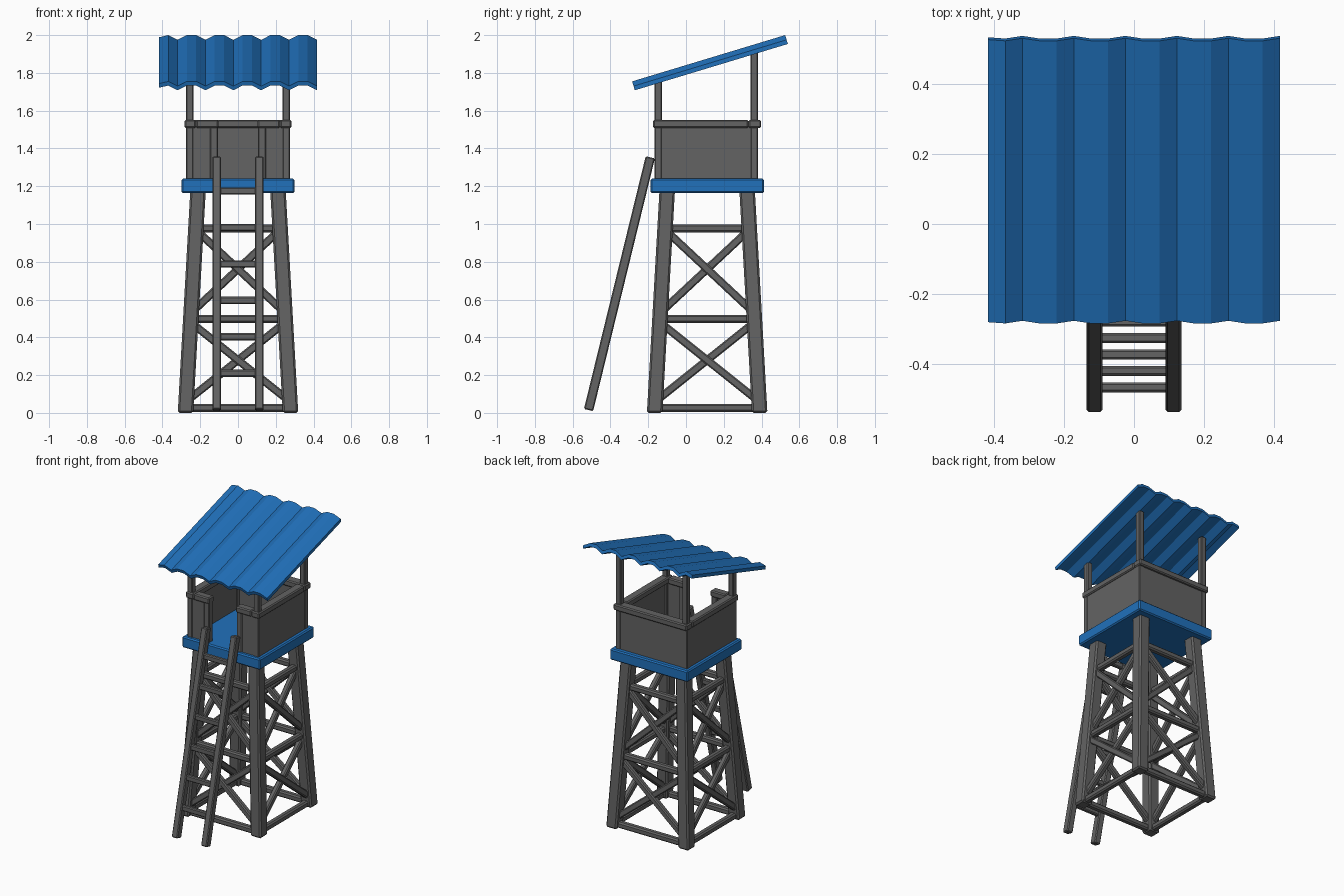
import bpy, bmesh, math
from mathutils import Vector, Matrix

if "Cube" in bpy.data.objects:
    bpy.data.objects.remove(bpy.data.objects["Cube"])

CY = 0.112  # tower centre in y


def material(name, rgb):
    m = bpy.data.materials.new(name)
    m.diffuse_color = (*rgb, 1)
    m.use_nodes = True
    m.node_tree.nodes["Principled BSDF"].inputs["Base Color"].default_value = m.diffuse_color
    return m


GREY = material("dark_grey", (0.125, 0.125, 0.125))
BLUE = material("roof_blue", (0.015, 0.165, 0.5))


def finish(name, bm, mat, bevel=0.0):
    bmesh.ops.recalc_face_normals(bm, faces=bm.faces)
    if bevel:
        bmesh.ops.bevel(bm, geom=bm.edges[:], offset=bevel, segments=1,
                        affect='EDGES', profile=0.5)
    me = bpy.data.meshes.new(name)
    bm.to_mesh(me)
    bm.free()
    me.materials.append(mat)
    ob = bpy.data.objects.new(name, me)
    bpy.context.collection.objects.link(ob)
    return ob


def box(name, lo, hi, mat=GREY, bevel=0.005):
    bm = bmesh.new()
    lo, hi = Vector(lo), Vector(hi)
    bmesh.ops.create_cube(bm, size=1, matrix=Matrix.Translation((lo + hi) / 2)
                          @ Matrix.Diagonal((*(hi - lo), 1)))
    return finish(name, bm, mat, bevel)


def beam(name, a, b, side, w, d, bevel=0.007):
    """Square-ended bar from a to b; w is its width along 'side'."""
    a, b = Vector(a), Vector(b)
    z = (b - a).normalized()
    x = Vector(side)
    x = (x - z * x.dot(z)).normalized()
    rot = Matrix((x, z.cross(x), z)).transposed().to_4x4()
    bm = bmesh.new()
    bmesh.ops.create_cube(bm, size=1, matrix=Matrix.Translation((a + b) / 2) @ rot
                          @ Matrix.Diagonal((w, d, (b - a).length, 1)))
    return finish(name, bm, GREY, bevel)


def half(z):
    """Distance of a leg's centre line from the tower axis at height z."""
    return 0.278 - 0.066 * z / 1.17


# Leaning legs with level ends
for sx in (-1, 1):
    for sy in (-1, 1):
        bm = bmesh.new()
        bmesh.ops.create_cube(bm, size=1)
        for v in bm.verts:
            z = 1.18 if v.co.z > 0 else 0.0
            v.co = (sx * half(z) + v.co.x * 0.082,
                    CY + sy * half(z) + v.co.y * 0.082, z)
        finish("leg", bm, GREY, 0.01)

# Level beams and cross braces on the four sides
for k in range(4):
    turn = Matrix.Rotation(k * math.pi / 2, 3, 'Z')

    def place(u, z, inset=0.0):
        return turn @ Vector((u, -half(z) + inset, z)) + Vector((0, CY, 0))

    normal = turn @ Vector((0, 1, 0))
    for z in (0.026, 0.498, 0.977):
        beam("level_beam", place(-half(z), z), place(half(z), z), normal, 0.042, 0.042, 0.009)
    for z0, z1 in ((0.06, 0.48), (0.53, 0.97)):
        for s in (-1, 1):
            beam("cross_brace", place(-s * half(z0), z0, s * 0.004),
                 place(s * half(z1), z1, s * 0.004), normal, 0.036, 0.042)

# Platform
box("platform", (-0.3, CY - 0.3, 1.163), (0.3, CY + 0.3, 1.24), BLUE, 0.008)

# Cabin posts, walls and rails
for s in (-1, 1):
    def sbox(name, x0, x1, y0, y1, z0, z1, bevel=0.005):
        a, b = sorted((s * x0, s * x1))
        box(name, (a, y0, z0), (b, y1, z1), GREY, bevel)

    sbox("front_post", 0.236, 0.275, -0.166, -0.127, 1.23, 1.76)
    sbox("back_post", 0.236, 0.275, 0.341, 0.382, 1.23, 1.912)
    sbox("door_post", 0.105, 0.147, -0.168, -0.127, 1.23, 1.52)
    sbox("side_wall", 0.25, 0.273, -0.155, 0.355, 1.23, 1.52, 0)
    sbox("front_wall", 0.13, 0.26, -0.163, -0.14, 1.23, 1.52, 0)
    sbox("side_rail", 0.222, 0.283, -0.174, 0.33, 1.508, 1.551, 0.007)
    sbox("front_rail", 0.103, 0.222, -0.174, -0.117, 1.508, 1.551, 0.007)
box("back_wall", (-0.26, 0.356, 1.23), (0.26, 0.379, 1.52), GREY, 0)
box("back_rail", (-0.283, 0.332, 1.508), (0.283, 0.398, 1.551), GREY, 0.007)

# Ladder
foot, top = Vector((0, -0.516, 0.015)), Vector((0, -0.189, 1.353))
for s in (-1, 1):
    off = Vector((s * 0.113, 0, 0))
    beam("ladder_rail", foot + off, top + off, (1, 0, 0), 0.045, 0.05, 0.006)
for i in range(6):
    z = 0.21 + i * 0.193
    p = foot.lerp(top, (z - foot.z) / (top.z - foot.z))
    beam("ladder_rung", p - Vector((0.1, 0, 0)), p + Vector((0.1, 0, 0)),
         (0, 1, 0), 0.028, 0.038, 0.006)

# Corrugated roof: wave profile swept along the slope
H, T, P = 0.026, 0.023, 0.1476
profile = [(-0.418, -0.012), (-0.369, 0.0), (-0.32, -H)]
for i in range(5):
    x = -0.32 + i * P
    profile += [(x + P / 3, 0.0), (x + 2 * P / 3, 0.0), (x + P, -H)]
low, high = Vector((0, -0.285, 1.755)), Vector((0, 0.525, 2.0))
up = (high - low).normalized().cross(Vector((-1, 0, 0)))
up = up if up.z > 0 else -up
bm = bmesh.new()
rows = []
for x, h in profile:
    rows.append([bm.verts.new(e + up * (h - t) + Vector((x, 0, 0)))
                 for e, t in ((low, 0), (high, 0), (high, T), (low, T))])
for a, b in zip(rows, rows[1:]):
    for j in range(4):
        k = (j + 1) % 4
        bm.faces.new((a[j], a[k], b[k], b[j]))
bm.faces.new(rows[0])
bm.faces.new(rows[-1])
finish("corrugated_roof", bm, BLUE)
